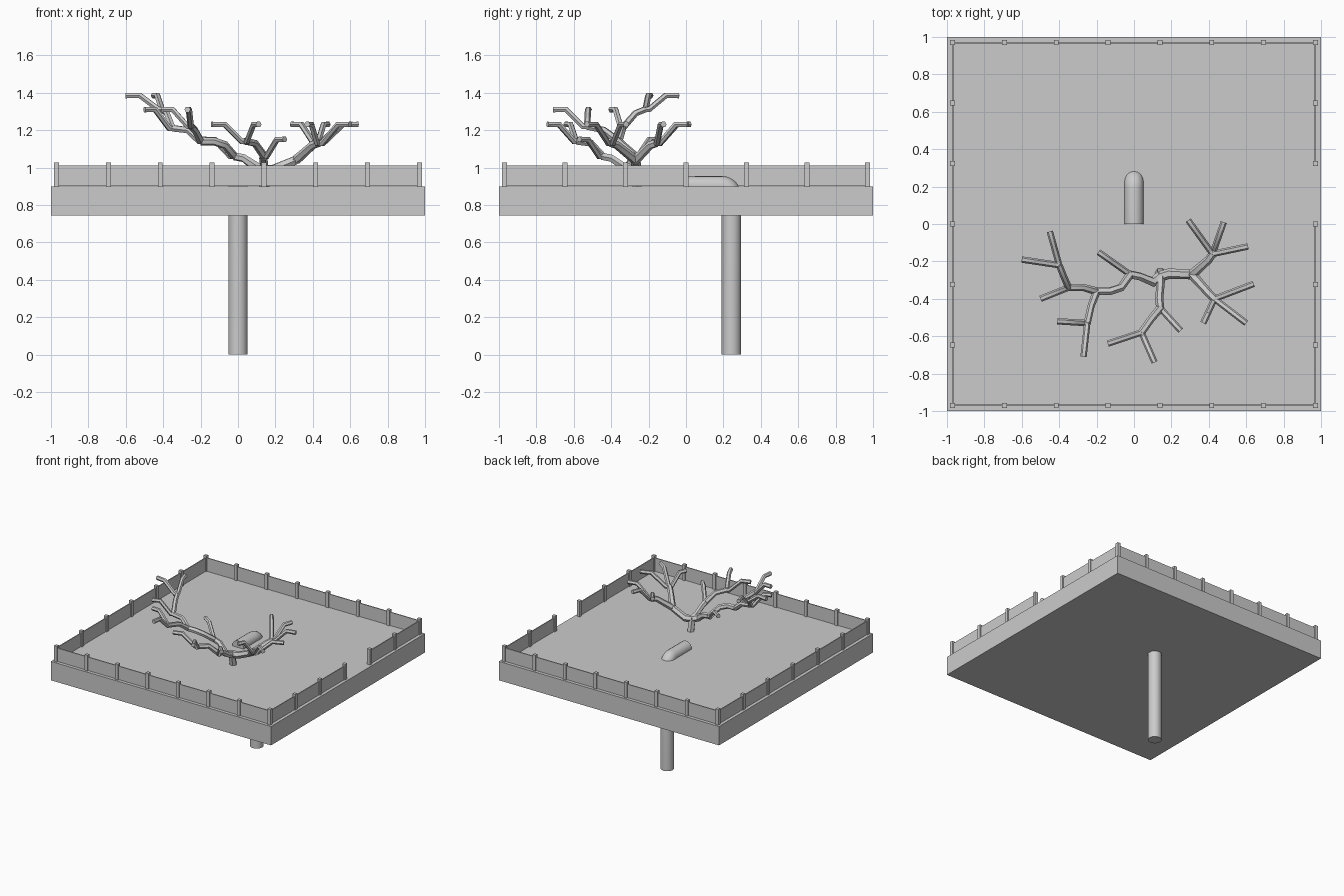
import bpy, bmesh, math
from mathutils import Matrix, Vector

if "Cube" in bpy.data.objects:
    bpy.data.objects.remove(bpy.data.objects["Cube"])

grey = bpy.data.materials.new("light_grey")
grey.diffuse_color = (0.6, 0.6, 0.6, 1)
grey.use_nodes = True
grey.node_tree.nodes["Principled BSDF"].inputs["Base Color"].default_value = grey.diffuse_color


def boxes(name, items):
    """One mesh object from a list of (centre, size) boxes."""
    bm = bmesh.new()
    for centre, size in items:
        bmesh.ops.create_cube(bm, size=1, matrix=Matrix.Translation(centre)
                              @ Matrix.Diagonal((*size, 1)))
    me = bpy.data.meshes.new(name)
    bm.to_mesh(me)
    bm.free()
    ob = bpy.data.objects.new(name, me)
    bpy.context.collection.objects.link(ob)
    me.materials.append(grey)
    return ob


def tubes(name, paths, resolution, angle):
    """Round tubes along paths of (x, y, z, radius) points, as one mesh."""
    cu = bpy.data.curves.new(name, 'CURVE')
    cu.dimensions = '3D'
    cu.bevel_depth = 1
    cu.bevel_resolution = resolution
    cu.use_fill_caps = True
    for path in paths:
        sp = cu.splines.new('POLY')
        sp.points.add(len(path) - 1)
        for pt, (x, y, z, r) in zip(sp.points, path):
            pt.co = (x, y, z, 1)
            pt.radius = r
    cu.materials.append(grey)
    ob = bpy.data.objects.new(name, cu)
    bpy.context.collection.objects.link(ob)
    bpy.ops.object.select_all(action='DESELECT')
    ob.select_set(True)
    bpy.context.view_layer.objects.active = ob
    bpy.ops.object.convert(target='MESH')
    bpy.ops.object.shade_smooth_by_angle(angle=math.radians(angle))
    return ob


# Platform
boxes("platform", [((0, 0, 0.822), (2, 2, 0.155))])

# Fence posts around the rim
E = 0.97
xs = [-E + 2 * E * i / 7 for i in range(8)]
ys = [-E + 2 * E * i / 6 for i in range(7)]
spots = [(x, s * E) for x in xs for s in (-1, 1)]
spots += [(s * E, y) for y in ys[1:-1] for s in (-1, 1)]
boxes("fence_posts", [((x, y, 0.963), (0.026, 0.026, 0.13)) for x, y in spots])

# Fence panels, with a gateway on the right side
panels = [((0, s * E, 0.955), (2 * E, 0.008, 0.11)) for s in (-1, 1)]
panels.append(((-E, 0, 0.955), (0.008, 2 * E, 0.11)))
for a, b in ((ys[0], ys[3]), (ys[4], ys[6])):
    panels.append(((E, (a + b) / 2, 0.955), (0.008, b - a, 0.11)))
boxes("fence_panels", panels)

# Drain pipe: upright, elbow, then lying half sunk in the platform
R = 0.052
elbow = [(0, 0.19 + 0.053 * math.cos(t), 0.85 + 0.053 * math.sin(t), R)
         for t in (math.pi / 2 * i / 8 for i in range(9))]
tubes("drain_pipe", [[(0, 0.243, 0, R)] + elbow + [(0, 0, 0.903, R)]], 6, 40)

# Bare tree: trunk, limbs and twigs that climb in steps
thick, mid, thin = 0.028, 0.022, 0.017
root = (0.14, -0.28, 0.99, thick)


def step(start, end, r):
    """Twig that rises for most of its length, then ends level."""
    a, b = Vector(start[:3]), Vector(end)
    knee = a.lerp(b, 0.62)
    knee.z = b.z
    first = a.lerp(b, 0.12)
    first.z = a.z
    return [(*a, r), (*first, r), (*knee, r), (*b, r)]


right = (0.31, -0.27, 1.04, 0.026)
right_back = (0.42, -0.16, 1.13, mid)
right_front = (0.43, -0.40, 1.13, mid)
left = (-0.02, -0.27, 1.06, mid)
left_far = (-0.20, -0.36, 1.14, mid)
left_out = (-0.35, -0.34, 1.21, 0.019)
left_back = (-0.40, -0.22, 1.31, 0.018)
left_front = (-0.25, -0.53, 1.22, 0.019)
front = (0.14, -0.45, 1.06, mid)
front_fork = (0.04, -0.58, 1.14, 0.020)

paths = [
    [(0.14, -0.26, 0.89, thick), root],
    [root, (0.19, -0.265, 0.99, thick), right],
    [right, (0.40, -0.19, 1.12, mid), right_back],
    [right, (0.40, -0.37, 1.12, mid), right_front],
    [root, (0.10, -0.31, 1.00, thick), (0.03, -0.28, 1.05, mid), left],
    [left, (-0.07, -0.34, 1.12, mid), (-0.13, -0.36, 1.14, mid), left_far],
    [left_far, (-0.27, -0.34, 1.20, 0.019), left_out],
    [left_out, (-0.38, -0.27, 1.29, 0.018), left_back],
    [left_far, (-0.23, -0.44, 1.20, 0.019), left_front],
    [root, (0.14, -0.34, 1.01, mid), (0.135, -0.40, 1.05, mid), front],
    [front, (0.09, -0.51, 1.13, 0.020), front_fork],
]
twigs = [
    (right_back, (0.29, 0.02, 1.23)), (right_back, (0.48, 0.01, 1.23)),
    (right_back, (0.61, -0.12, 1.23)), (right_front, (0.64, -0.32, 1.23)),
    (right_front, (0.60, -0.53, 1.23)), (right_front, (0.37, -0.53, 1.23)),
    (left, (-0.19, -0.15, 1.15)), (left_out, (-0.50, -0.40, 1.31)),
    (left_back, (-0.60, -0.19, 1.385)), (left_back, (-0.45, -0.04, 1.385)),
    (left_front, (-0.41, -0.52, 1.31)), (left_front, (-0.27, -0.71, 1.31)),
    (front, (0.25, -0.57, 1.15)), (front_fork, (-0.14, -0.64, 1.23)),
    (front_fork, (0.11, -0.74, 1.23)),
]
paths += [step(a, b, thin) for a, b in twigs]
tubes("bare_tree", paths, 1, 50)
